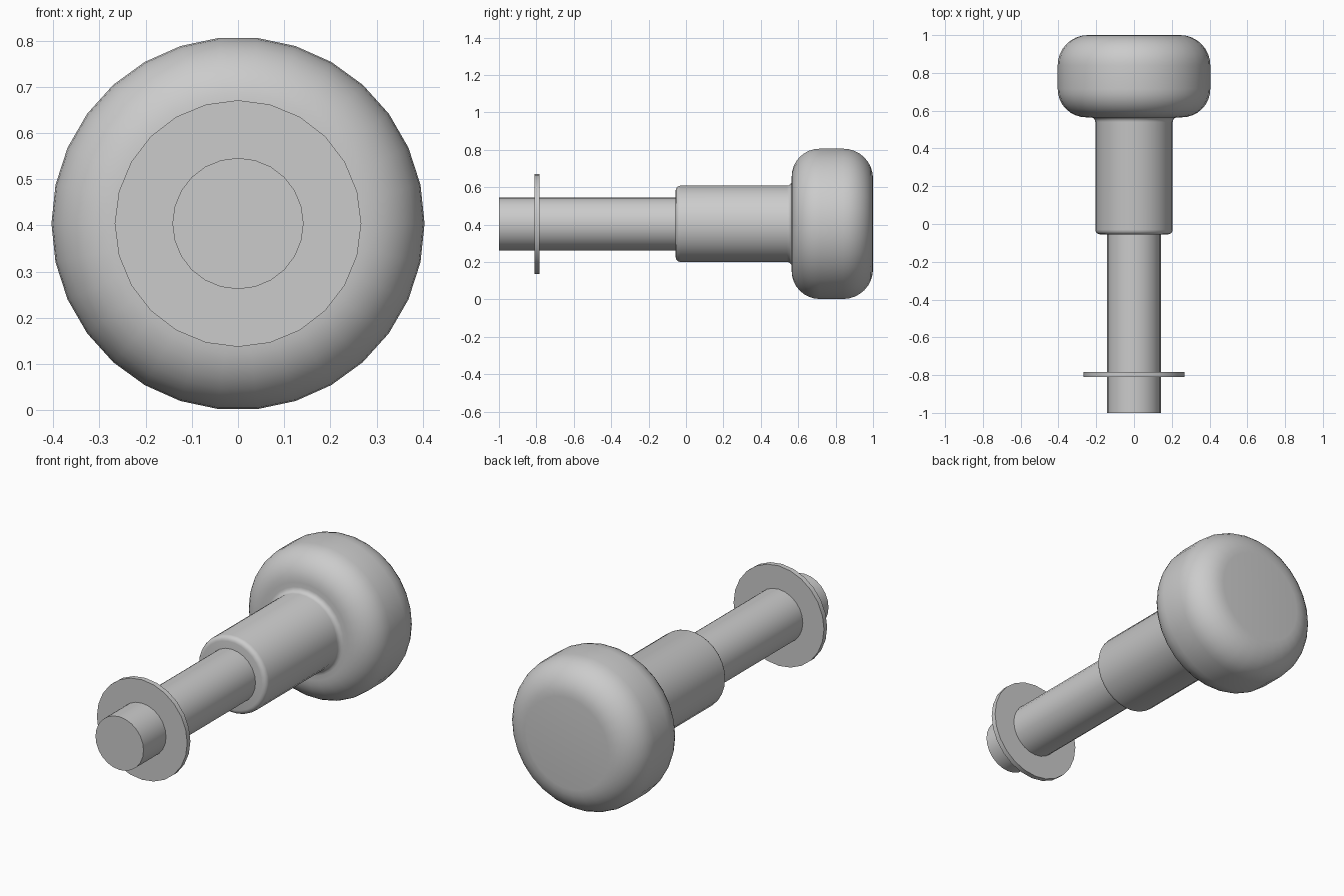
import bpy
import math
from math import cos, sin, pi

if "Cube" in bpy.data.objects:
    bpy.data.objects.remove(bpy.data.objects["Cube"], do_unlink=True)

AXIS_Z = 0.404

grey = bpy.data.materials.new("plain grey")
grey.use_nodes = True
colour = (0.6, 0.6, 0.6, 1)
grey.diffuse_color = colour
grey.node_tree.nodes["Principled BSDF"].inputs["Base Color"].default_value = colour


def arc(y, r, radius, start, end, steps=6):
    """Points (y, r) on a circular fillet, angles in degrees."""
    angles = [math.radians(start + (end - start) * i / steps) for i in range(steps + 1)]
    return [(y + radius * cos(a), r + radius * sin(a)) for a in angles]


def lathe(name, profile, sides):
    """Spin a (y, r) profile about the y axis and cap both ends."""
    verts = [(r * cos(2 * pi * i / sides), y, AXIS_Z + r * sin(2 * pi * i / sides))
             for y, r in profile for i in range(sides)]
    faces = []
    for k in range(len(profile) - 1):
        a, b = k * sides, (k + 1) * sides
        for i in range(sides):
            j = (i + 1) % sides
            faces.append((a + i, b + i, b + j, a + j))
    faces.append(tuple(range(sides)))
    faces.append(tuple(reversed(range(len(verts) - sides, len(verts)))))
    mesh = bpy.data.meshes.new(name)
    mesh.from_pydata(verts, [], faces)
    mesh.materials.append(grey)
    obj = bpy.data.objects.new(name, mesh)
    bpy.context.collection.objects.link(obj)
    bpy.ops.object.select_all(action="DESELECT")
    obj.select_set(True)
    bpy.context.view_layer.objects.active = obj
    bpy.ops.object.shade_smooth_by_angle(angle=math.radians(35))
    return obj


# Knob: rounded collar flowing through a small fillet into the round head
knob_profile = (
    arc(-0.03, 0.18, 0.025, 180, 90, 4)
    + arc(0.54, 0.23, 0.025, 270, 360, 4)
    + arc(0.715, 0.254, 0.15, 180, 90, 8)
    + arc(0.84, 0.244, 0.16, 90, 0, 8)
)
lathe("knob", knob_profile, 30)

# Plunger shaft running out of the collar
lathe("shaft", [(-1.0, 0.142), (0.0, 0.142)], 24)

# Thin retaining washer near the shaft tip
lathe("washer", [(-0.81, 0.267), (-0.783, 0.267)], 24)
